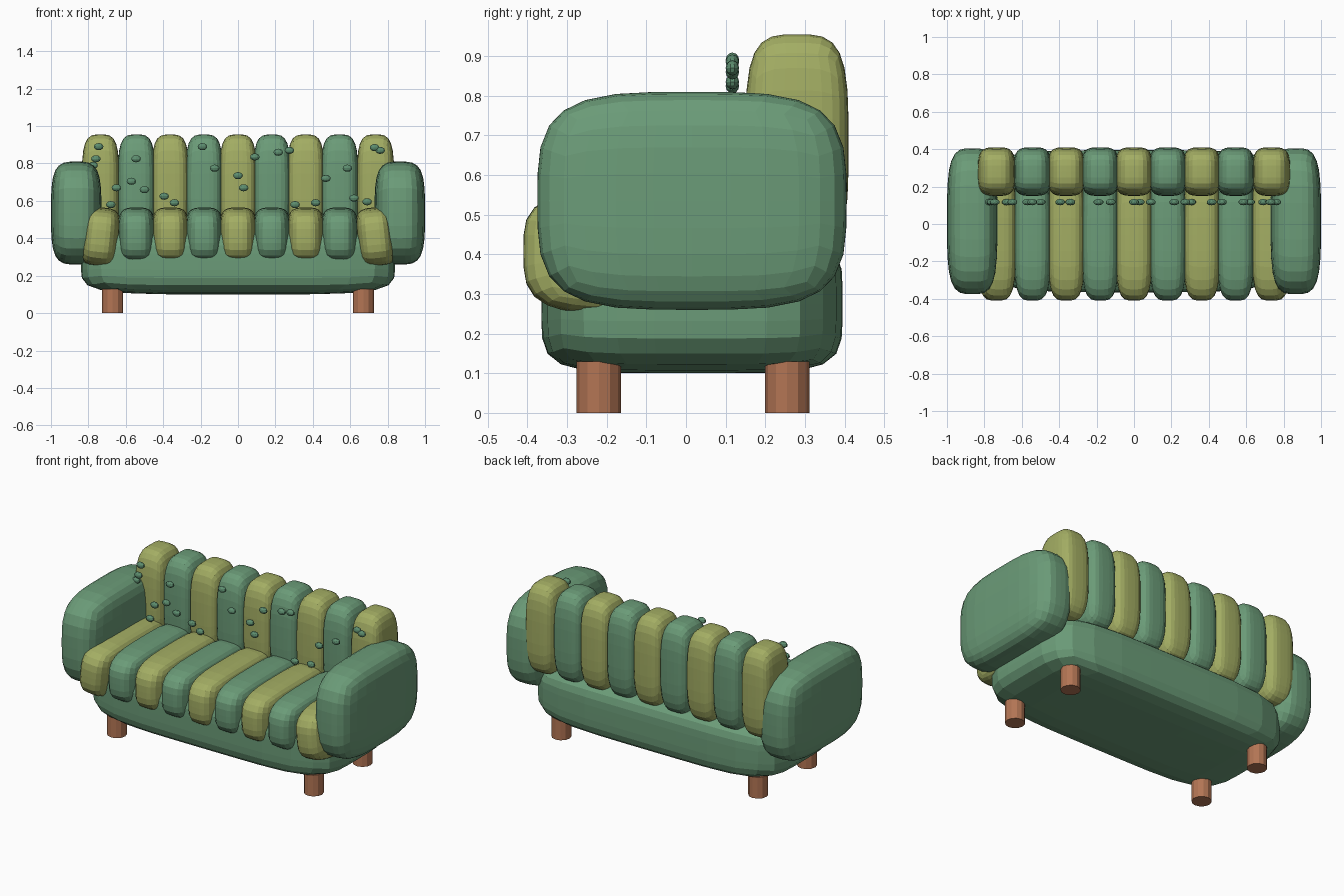
import bpy, bmesh
from mathutils import Vector, Matrix

old = bpy.data.objects.get("Cube")
if old:
    bpy.data.objects.remove(old, do_unlink=True)


def material(name, color):
    m = bpy.data.materials.new(name)
    m.use_nodes = True
    m.diffuse_color = (*color, 1)
    m.node_tree.nodes["Principled BSDF"].inputs["Base Color"].default_value = (*color, 1)
    return m


GREEN = material("cactus green", (.147, .33, .188))
OLIVE = material("olive", (.367, .42, .126))
DARK = material("button green", (.11, .27, .16))
WOOD = material("leg wood", (.448, .178, .089))


def finish(name, bm, mat, loc, tilt=0):
    me = bpy.data.meshes.new(name)
    bm.to_mesh(me)
    bm.free()
    me.materials.append(mat)
    ob = bpy.data.objects.new(name, me)
    ob.location = loc
    ob.rotation_euler.y = tilt
    bpy.context.collection.objects.link(ob)
    return ob


def cushion(name, lo, hi, mat, power=3.7, cuts=7, tilt=0):
    """Gridded cube pushed onto a soft, boxy ellipsoid between two corners."""
    lo, hi = Vector(lo), Vector(hi)
    half = (hi - lo) / 2
    bm = bmesh.new()
    bmesh.ops.create_cube(bm, size=2)
    bmesh.ops.subdivide_edges(bm, edges=bm.edges[:], cuts=cuts, use_grid_fill=True)
    for v in bm.verts:
        norm = sum(abs(c) ** power for c in v.co) ** (1 / power)
        v.co = v.co / norm * half
    return finish(name, bm, mat, (lo + hi) / 2, tilt)


# Base
cushion("base", (-.84, -.365, .1), (.84, .395, .45), GREEN, power=5)

# Seat and back rolls, alternating colours
for i in range(-4, 5):
    mat = GREEN if i % 2 else OLIVE
    end = abs(i) == 4
    side = i / 4 if end else 0
    x = i * .181 + side * .011
    cushion(f"back_roll_{i + 5}", (x - .1, .15, .4), (x + .1, .41, .955), mat)
    drop = .015 if end else 0
    cushion(f"seat_roll_{i + 5}", (x - .1, -.41, .26 - drop), (x + .1, .3, .565), mat,
            tilt=side * -.1)

# Arms and legs
for side, label in ((1, "left"), (-1, "right")):
    x = side * .865
    cushion(f"{label}_arm", (x - .135, -.375, .26), (x + .135, .405, .81), GREEN)
    for y, end in ((-.22, "front"), (.255, "back")):
        bm = bmesh.new()
        bmesh.ops.create_cone(bm, cap_ends=True, segments=12, radius1=.056, radius2=.056, depth=.13)
        finish(f"{label}_{end}_leg", bm, WOOD, (side * .67, y, .065))

# Small buttons scattered in front of the back rolls
BUTTONS = ((-.745, .89), (-.76, .825), (-.775, .79), (-.19, .89), (-.545, .825),
           (-.125, .775), (-.57, .705), (-.65, .67), (-.5, .66), (-.395, .625),
           (-.34, .59), (-.68, .58), (0, .735), (.03, .67), (.09, .835),
           (.215, .86), (.275, .87), (.305, .58), (.415, .59), (.47, .72),
           (.585, .775), (.62, .615), (.69, .595), (.73, .885), (.76, .87))
for n, (x, z) in enumerate(BUTTONS):
    bm = bmesh.new()
    bmesh.ops.create_uvsphere(bm, u_segments=10, v_segments=6, radius=1,
                              matrix=Matrix.Diagonal((.027, .017, .019, 1)))
    finish(f"button_{n + 1}", bm, DARK, (x, .117, z))
